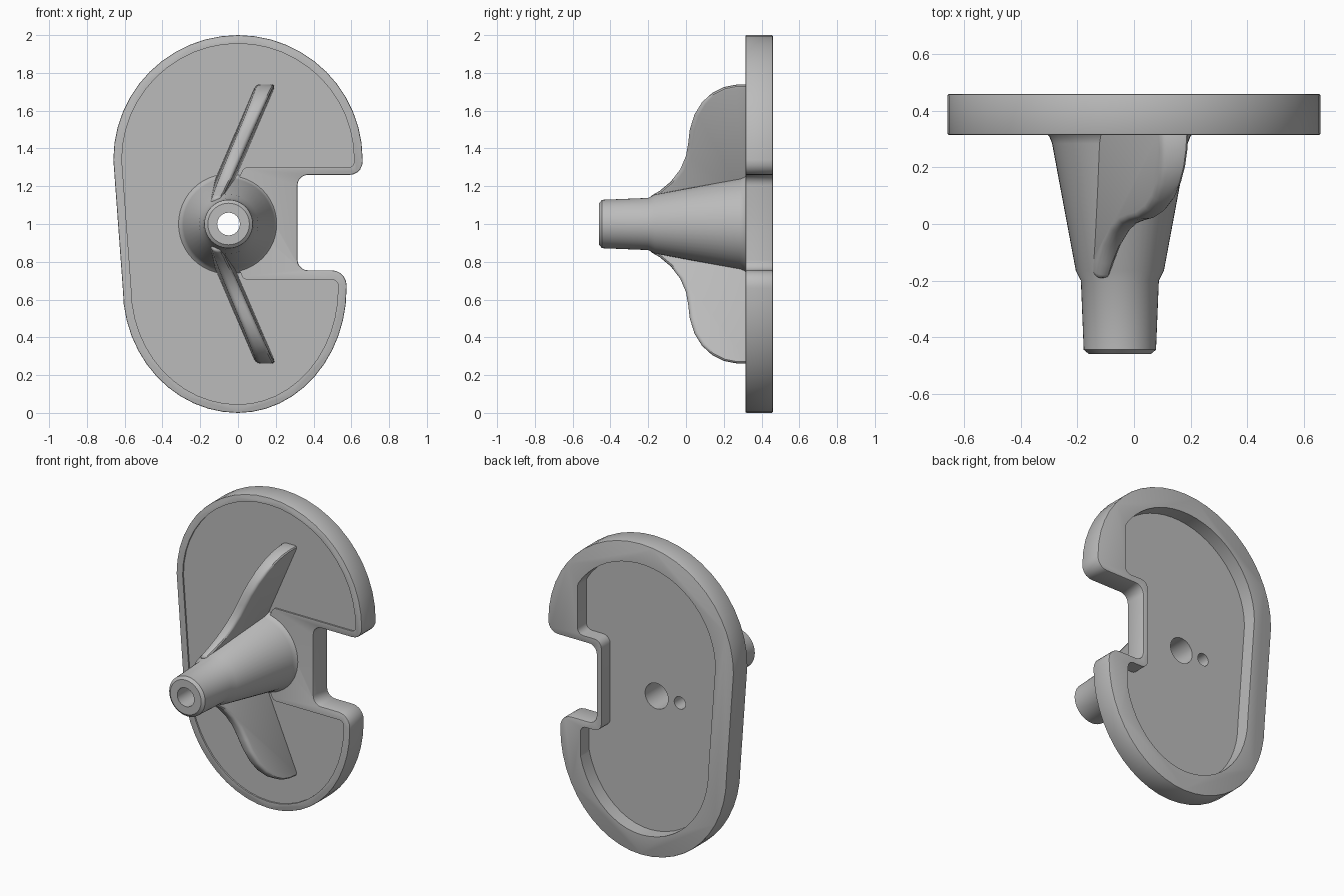
import bpy, bmesh, math
from mathutils import Vector

cube = bpy.data.objects.get("Cube")
if cube:
    bpy.data.objects.remove(cube, do_unlink=True)

grey = bpy.data.materials.new("plain grey")
grey.use_nodes = True
grey.diffuse_color = (0.5, 0.5, 0.5, 1)
grey.node_tree.nodes["Principled BSDF"].inputs["Base Color"].default_value = (0.5, 0.5, 0.5, 1)

HUB_X, HUB_Z = -0.05, 1.0
FRONT, BACK = 0.315, 0.46


def make(name, bm):
    bmesh.ops.recalc_face_normals(bm, faces=bm.faces)
    mesh = bpy.data.meshes.new(name)
    bm.to_mesh(mesh)
    bm.free()
    mesh.materials.append(grey)
    obj = bpy.data.objects.new(name, mesh)
    bpy.context.collection.objects.link(obj)
    return obj


def select(obj):
    bpy.ops.object.select_all(action='DESELECT')
    obj.select_set(True)
    bpy.context.view_layer.objects.active = obj


def smooth(obj, angle=30):
    select(obj)
    bpy.ops.object.shade_smooth_by_angle(angle=math.radians(angle))


def rounded(points, steps=5):
    """Round every corner given as (x, z, radius); radius 0 stays sharp."""
    out = []
    for i, (x, z, r) in enumerate(points):
        p = Vector((x, z))
        if r == 0:
            out.append(p)
            continue
        a = Vector(points[i - 1][:2]) - p
        b = Vector(points[(i + 1) % len(points)][:2]) - p
        cut = r / math.tan(a.angle(b) / 2)
        a, b = (p + v.normalized() * min(cut, v.length * 0.95) for v in (a, b))
        for k in range(steps + 1):
            t = k / steps
            w = math.sqrt(0.5)
            wa, wp, wb = (1 - t) ** 2, 2 * w * t * (1 - t), t * t
            out.append((a * wa + p * wp + b * wb) / (wa + wp + wb))
    return out


def outline(inset, corners, top_start=0, low_start=0, end_r=0):
    """Egg outline with a side notch, drawn inwards by inset."""
    pts = []
    n = 24
    for i in range(n + 1):
        a = math.radians(top_start + (180 - top_start) * i / n)
        pts.append(((0.66 - inset) * math.cos(a), 1.34 + (0.66 - inset) * math.sin(a), 0))
    for i in range(n + 1):
        a = math.radians(180 + (180 - low_start) * i / n)
        rx = 0.61 if math.cos(a) < 0 else 0.575
        pts.append(((rx - inset) * math.cos(a), 0.66 + (0.66 - inset) * math.sin(a), 0))
    pts[0] = (*pts[0][:2], end_r)
    pts[-1] = (*pts[-1][:2], end_r)
    return rounded(pts + corners)


def prism(name, pts, y0, y1):
    bm = bmesh.new()
    face = bm.faces.new([bm.verts.new((p.x, y0, p.y)) for p in pts])
    ext = bmesh.ops.extrude_face_region(bm, geom=[face])
    moved = [g for g in ext["geom"] if isinstance(g, bmesh.types.BMVert)]
    bmesh.ops.translate(bm, verts=moved, vec=(0, y1 - y0, 0))
    return make(name, bm)


def lathe(name, profile, x=HUB_X, z=HUB_Z, n=48):
    """Solid of revolution about the y direction; profile is (radius, y)."""
    bm = bmesh.new()
    rings = [[bm.verts.new((x + r * math.cos(math.tau * k / n), y, z + r * math.sin(math.tau * k / n)))
              for k in range(n)] for r, y in profile]
    for lo, hi in zip(rings, rings[1:]):
        for k in range(n):
            bm.faces.new((lo[k], lo[(k + 1) % n], hi[(k + 1) % n], hi[k]))
    bm.faces.new(rings[0])
    bm.faces.new(rings[-1])
    return make(name, bm)


def bevel(obj, width, segments=2, angle=40):
    m = obj.modifiers.new("edge", 'BEVEL')
    m.width, m.segments = width, segments
    m.limit_method, m.angle_limit = 'ANGLE', math.radians(angle)
    select(obj)
    bpy.ops.object.modifier_apply(modifier="edge")


def cut(obj, cutters):
    for c in cutters:
        m = obj.modifiers.new("cut", 'BOOLEAN')
        m.operation, m.solver, m.object = 'DIFFERENCE', 'EXACT', c
        select(obj)
        bpy.ops.object.modifier_apply(modifier="cut")


# Plate with a side notch, shallow front panel and deep back pocket
plate = prism("plate", outline(0, [(0.575, 0.755, 0.08), (0.315, 0.755, 0.055),
                                   (0.315, 1.26, 0.055), (0.66, 1.26, 0.07)]), FRONT, BACK)
bevel(plate, 0.006)
panel = prism("panel_cutter", outline(0.045, [(0.53, 0.705, 0.03), (0.03, 0.705, 0.03), (-0.1, 1.0, 0),
                                              (0.03, 1.3, 0.03), (0.615, 1.3, 0.03)]), 0.2, FRONT + 0.01)
pocket = prism("pocket_cutter", outline(0.13, [(0.43, 0.715, 0.04), (0.28, 0.715, 0.05),
                                               (0.28, 1.3, 0.05), (0.45, 1.3, 0.04)],
                                        32, 15, 0.05), 0.37, 0.6)

# Bore through the shaft, wider at the back, and a small blind hole beside it
bore = lathe("bore_cutter", [(0.06, -0.6), (0.06, 0.1), (0.082, 0.12), (0.082, 0.6)])
pin = lathe("pin_cutter", [(0.04, 0.24), (0.04, 0.6)], x=-0.215, n=24)
cut(plate, [panel, pocket, bore, pin])

# Tapered hub and shaft
hub = lathe("hub", [(0.11, -0.46), (0.128, -0.445), (0.138, -0.2), (0.156, -0.165),
                    (0.24, 0.285), (0.25, 0.31), (0.268, 0.328), (0.268, 0.35)])
cut(hub, [bore, pin])

# Swept ribs above and below the hub, leaning towards the notch
RIB = [(0.34, 1.1), (0.0, 1.05), (-0.16, 1.08), (-0.2, 1.14), (-0.14, 1.175), (-0.08, 1.225),
       (-0.03, 1.29), (0.0, 1.36), (0.012, 1.43), (0.02, 1.5), (0.045, 1.58), (0.085, 1.645),
       (0.14, 1.695), (0.2, 1.725), (0.26, 1.737), (0.34, 1.74)]


def rib(name, side):
    bm = bmesh.new()
    walls = []
    for s in (-1, 1):
        walls.append([bm.verts.new((-0.17 + 0.43 * (z - HUB_Z) + s * (0.036 + 0.05 * y), y,
                                    HUB_Z + side * (z - HUB_Z))) for y, z in RIB])
        bm.faces.new(walls[-1])
    for k in range(len(RIB)):
        bm.faces.new((walls[0][k - 1], walls[0][k], walls[1][k], walls[1][k - 1]))
    obj = make(name, bm)
    bevel(obj, 0.022, 3, 50)
    cut(obj, [bore])
    smooth(obj, 35)


rib("upper_rib", 1)
rib("lower_rib", -1)
smooth(plate)
smooth(hub, 25)

for c in (panel, pocket, bore, pin):
    bpy.data.objects.remove(c, do_unlink=True)
